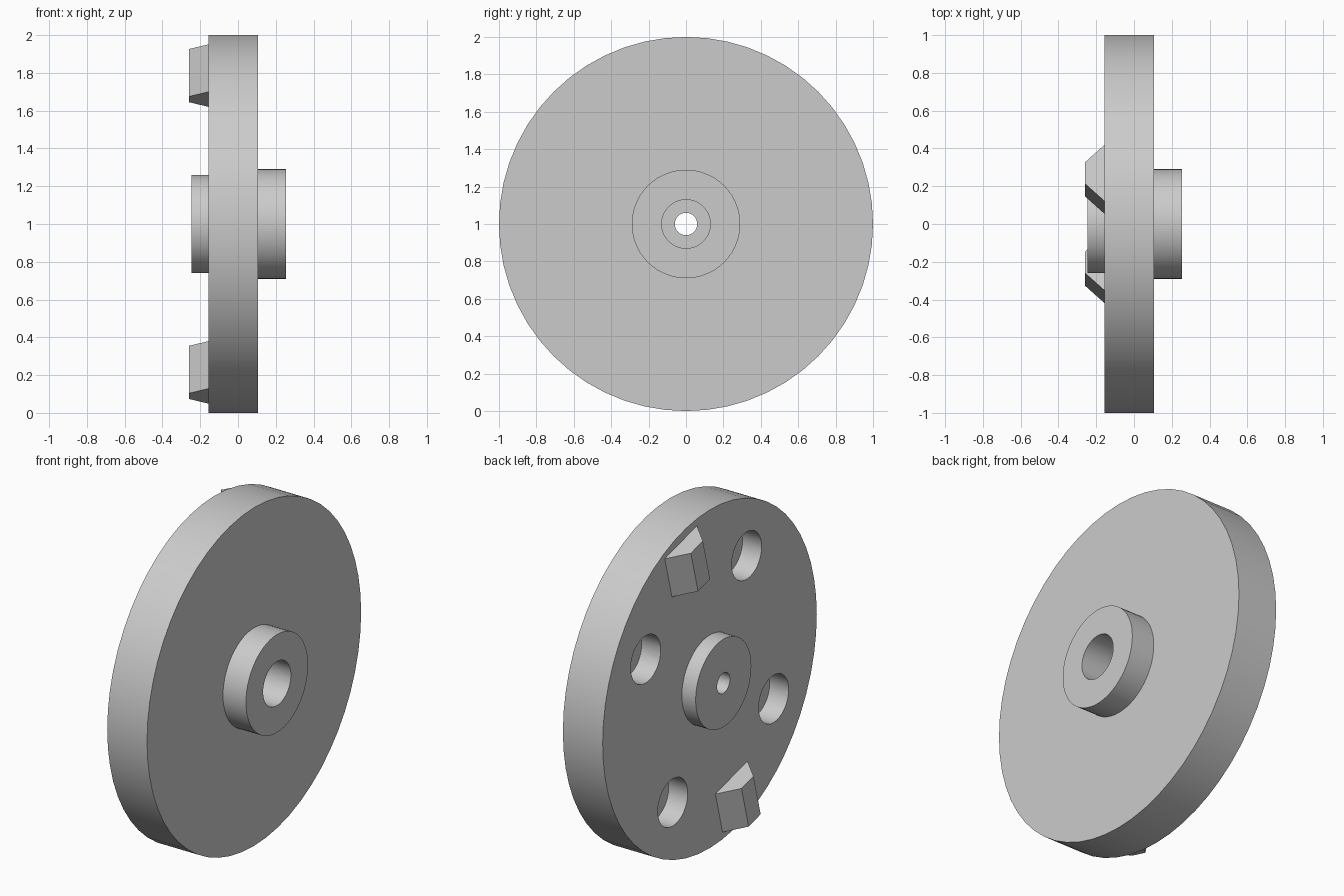
import bpy, bmesh
from math import radians, cos, sin
from mathutils import Matrix, Vector

old = bpy.data.objects.get("Cube")
if old:
    bpy.data.objects.remove(old, do_unlink=True)

GREY = (0.6, 0.6, 0.6, 1)
grey = bpy.data.materials.new("plain_grey")
grey.use_nodes = True
grey.diffuse_color = GREY
grey.node_tree.nodes["Principled BSDF"].inputs["Base Color"].default_value = GREY

CENTRE = Vector((0, 0, 1))
FACE_X = -0.155      # face that carries lugs and pockets
LUG_X = -0.26        # outer end of the lugs


def finish(bm, name):
    bmesh.ops.recalc_face_normals(bm, faces=bm.faces)
    mesh = bpy.data.meshes.new(name)
    bm.to_mesh(mesh)
    bm.free()
    mesh.materials.append(grey)
    obj = bpy.data.objects.new(name, mesh)
    bpy.context.collection.objects.link(obj)
    return obj


def activate(obj):
    bpy.ops.object.select_all(action='DESELECT')
    obj.select_set(True)
    bpy.context.view_layer.objects.active = obj


def lathe(name, profile, steps):
    """Revolve a closed (x, radius) profile about the axle."""
    bm = bmesh.new()
    verts = [bm.verts.new(CENTRE + Vector((x, 0, r))) for x, r in profile]
    edges = [bm.edges.new((a, b)) for a, b in zip(verts, verts[1:] + verts[:1])]
    bmesh.ops.spin(bm, geom=verts + edges, cent=CENTRE, axis=(1, 0, 0),
                   angle=radians(360), steps=steps, use_merge=True)
    bmesh.ops.remove_doubles(bm, verts=bm.verts, dist=0.0001)
    return finish(bm, name)


# Disc with a hub on each side and a stepped bore
disc = lathe("disc_with_hubs", [
    (-0.245, 0.06), (-0.245, 0.26), (FACE_X, 0.26), (FACE_X, 1.0),
    (0.105, 1.0), (0.105, 0.29), (0.255, 0.29), (0.255, 0.13),
    (FACE_X, 0.13), (FACE_X, 0.06)], 56)

# Four blind round pockets
bm = bmesh.new()
for i in range(4):
    a = radians(30 + 90 * i)
    place = Matrix.Translation(CENTRE + Vector((FACE_X, 0.69 * cos(a), 0.69 * sin(a))))
    bmesh.ops.create_cone(bm, cap_ends=True, segments=32, radius1=0.14, radius2=0.14,
                          depth=0.25, matrix=place @ Matrix.Rotation(radians(90), 4, 'Y'))
cutter = finish(bm, "pocket_cutter")
cutter.hide_render = True
cut = disc.modifiers.new("pockets", 'BOOLEAN')
cut.operation = 'DIFFERENCE'
cut.solver = 'EXACT'
cut.object = cutter
activate(disc)
bpy.ops.object.modifier_apply(modifier=cut.name)
bpy.data.objects.remove(cutter, do_unlink=True)
activate(disc)
bpy.ops.object.shade_smooth_by_angle(angle=radians(30))


def lug(name, turn):
    """Drive lug: a trapezoid across the disc, extruded along its radius."""
    bm = bmesh.new()
    ring = [(FACE_X + 0.01, -0.155), (FACE_X, -0.155), (LUG_X, -0.058),
            (LUG_X, 0.058), (FACE_X, 0.155), (FACE_X + 0.01, 0.155)]
    face = bm.faces.new([bm.verts.new((x, 0.025 + t, 0.69)) for x, t in ring])
    grown = bmesh.ops.extrude_face_region(bm, geom=[face])
    top = [v for v in grown["geom"] if isinstance(v, bmesh.types.BMVert)]
    bmesh.ops.translate(bm, verts=top, vec=(0, 0, 0.26))
    bm.transform(Matrix.Translation(CENTRE) @ Matrix.Rotation(radians(turn), 4, 'X'))
    return finish(bm, name)


lug("upper_lug", -15)
lug("lower_lug", 165)
